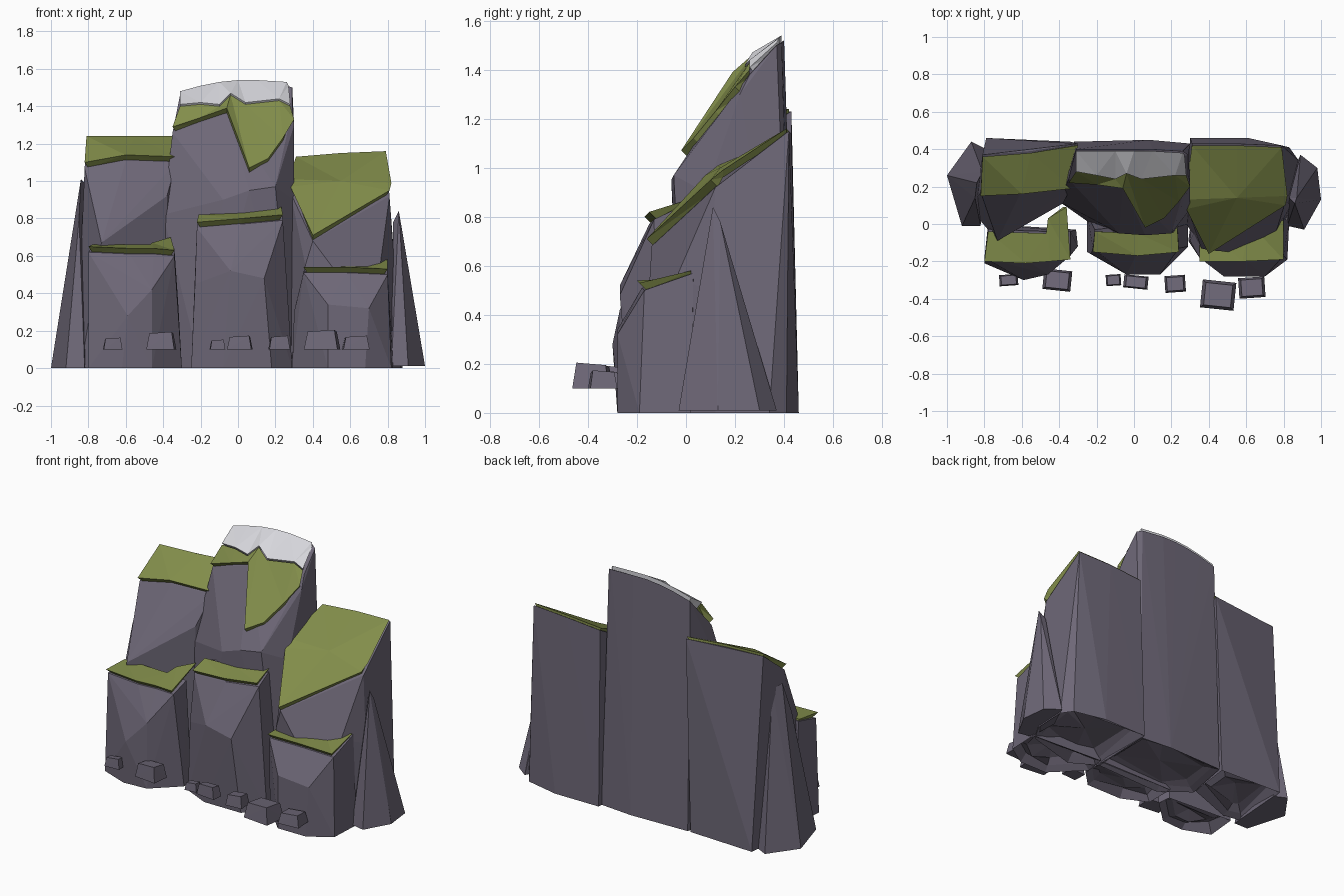
import bpy
import bmesh
import math
import random
from mathutils import Vector, Matrix

old_cube = bpy.data.objects.get("Cube")
if old_cube:
    bpy.data.objects.remove(old_cube, do_unlink=True)

random.seed(4)
UNIT = 0.01      # coordinates below are in hundredths
TURF = 3         # thickness of the grass layer


def make_material(name, red, green, blue):
    material = bpy.data.materials.new(name)
    material.use_nodes = True
    colour = (red, green, blue, 1)
    material.diffuse_color = colour
    shader = next(n for n in material.node_tree.nodes if n.type == "BSDF_PRINCIPLED")
    shader.inputs["Base Color"].default_value = colour
    shader.inputs["Roughness"].default_value = 0.9
    return material


STONE = make_material("purple grey stone", 0.155, 0.137, 0.185)
GRASS = make_material("olive grass", 0.225, 0.27, 0.07)
SNOW = make_material("pale snow", 0.68, 0.68, 0.72)


def finish(name, bm, material):
    """Turn a bmesh into a flat shaded object."""
    bmesh.ops.recalc_face_normals(bm, faces=bm.faces[:])
    bmesh.ops.scale(bm, vec=(UNIT, UNIT, UNIT), verts=bm.verts[:])
    mesh = bpy.data.meshes.new(name)
    bm.to_mesh(mesh)
    bm.free()
    mesh.materials.append(material)
    obj = bpy.data.objects.new(name, mesh)
    bpy.context.collection.objects.link(obj)
    return obj


def roughen_underside(bm):
    """Break the flat bottom into a shallow, uneven recess."""
    bmesh.ops.recalc_face_normals(bm, faces=bm.faces[:])
    flat = [f for f in bm.faces if all(v.co.z < 0.1 for v in f.verts)]
    inner = bmesh.ops.dissolve_faces(bm, faces=flat)["region"]
    for _ in range(2):
        bmesh.ops.inset_individual(bm, faces=inner, thickness=4, use_even_offset=True)
        for vert in {v for f in inner for v in f.verts}:
            vert.co.z = random.uniform(1, 8)
    centre = bmesh.ops.poke(bm, faces=inner)["verts"]
    for vert in centre:
        vert.co.z = random.uniform(4, 10)


def rock(name, points, rough=False):
    """Angular stone: the convex hull of its corner points."""
    bm = bmesh.new()
    for point in points:
        bm.verts.new(point)
    hull = bmesh.ops.convex_hull(bm, input=bm.verts[:])
    loose = {v for v in hull["geom_interior"] + hull["geom_unused"]
             if isinstance(v, bmesh.types.BMVert) and v.is_valid}
    bmesh.ops.delete(bm, geom=list(loose), context="VERTS")
    if rough:
        roughen_underside(bm)
    return finish(name, bm, STONE)


def layer(name, rows, material, lift=0):
    """Thin sheet through rows of points, front to back, undercut at front and ends."""
    bm = bmesh.new()
    last = len(rows[0]) - 1
    inset = {0: 2, last: -2}
    top, low = [], []
    for r, row in enumerate(rows):
        top.append([bm.verts.new((x, y, z + lift)) for x, y, z in row])
        low.append([bm.verts.new((x + inset.get(i, 0), y + (0 if r else TURF), z - TURF))
                    for i, (x, y, z) in enumerate(row)])
    for i in range(last):
        j = i + 1
        for r in range(len(rows) - 1):
            for side in (top, low):
                bm.faces.new((side[r][i], side[r][j], side[r + 1][j], side[r + 1][i]))
        for r in (0, -1):
            bm.faces.new((top[r][i], low[r][i], low[r][j], top[r][j]))
    for r in range(len(rows) - 1):
        for i in (0, last):
            bm.faces.new((top[r][i], top[r + 1][i], low[r + 1][i], low[r][i]))
    bmesh.ops.triangulate(bm, faces=bm.faces[:])
    return finish(name, bm, material)


def cliff(name, front, back, belly, base):
    """Stone column whose crown sits just beneath its top layer."""
    crown = [(x, y + 2, z - TURF) for x, y, z in front]
    crown += [(x, y + 1, z - 1) for x, y, z in back]
    foot = [(x, y, 0) for x, y in base]
    rock(name, crown + belly + foot, rough=True)


# Tall middle peak with grass slope and snow cap
slope = [(-35, 22, 129), (-20, 21, 134), (-6, 19, 139), (6, -2, 107),
         (16, 3, 112), (24, 12, 123), (30, 20, 133)]
snow_line = [(-31, 28, 140), (-20, 26, 141), (-10, 24, 140), (-4, 27, 146),
             (4, 24, 141), (22, 26, 143), (28, 26, 140)]
ridge = [(-31, 39, 147), (-20, 39, 150), (-10, 39, 152), (0, 39, 153),
         (10, 39, 153), (26, 38, 152), (27, 37, 150)]
cliff("middle_peak", slope, ridge,
      [(-35, 20, 95), (-40, 12, 82), (-18, 1, 84), (-8, -5, 90), (6, -6, 95),
       (20, -5, 97), (30, 8, 90), (29, 26, 138), (29, 37, 150)],
      [(-38, 12), (-32, 44), (8, 45), (30, 43), (29, 0), (-20, -2)])
layer("middle_peak_grass", (slope, snow_line), GRASS)
layer("middle_peak_snow", (snow_line, ridge), SNOW, lift=1)

# Back cliffs on either side of the peak
front = [(-82, 15, 110), (-60, 16, 114), (-33, 19, 113)]
back = [(-81, 36, 124), (-55, 38, 124), (-30, 42, 124)]
cliff("right_back_cliff", front, back,
      [(-73, -9, 67), (-38, 11, 92), (-84, 14, 60)],
      [(-79, 46), (-34, 44), (-84, 4), (-70, 2), (-38, 14)])
layer("right_back_grass", (front, back), GRASS)

front = [(28, 8, 97), (40, -16, 71), (81, 10, 95)]
middle = [(27, 13, 101), (55, 14, 100), (82, 15, 99)]
back = [(31, 42, 113), (55, 42, 115), (79, 41, 116)]
cliff("left_back_cliff", front, back,
      [(36, -13, 55), (52, -15, 52), (76, -4, 55), (84, 10, 50)],
      [(28, 0), (30, 46), (61, 46), (83, 41), (88, 34), (87, 12), (80, 0), (45, -10)])
layer("left_back_grass", (front, middle, back), GRASS)

# Low front bluffs
front = [(-80, -20, 65), (-58, -21, 64), (-45, -20, 64), (-34, -19, 63)]
back = [(-78, -4, 66), (-47, -5, 66), (-46, 3, 67), (-36, 9, 70)]
cliff("right_front_bluff", front, back[:2],
      [(-59, -30, 28), (-46, -27, 42), (-32, -8, 35), (-34, -4, 64)],
      [(-80, -21), (-62, -28), (-46, -27), (-30, -12), (-31, -3), (-78, 0)])
layer("right_front_grass", (front, back), GRASS)

front = [(-22, -15, 78), (2, -17, 80), (24, -15, 82)]
back = [(-21, -4, 82), (2, -5, 83), (23, 1, 87)]
cliff("middle_front_bluff", front, back,
      [(-4, -27, 52), (14, -27, 48), (-23, -16, 45)],
      [(-25, -15), (-8, -23), (18, -23), (29, -12), (29, 5), (-25, 5)])
layer("middle_front_grass", (front, back), GRASS)

front = [(35, -20, 54), (58, -20, 54), (80, -19, 53)]
back = [(35, 0, 54), (62, 0, 55), (80, 2, 58)]
cliff("left_front_bluff", front, back,
      [(48, -28, 34), (70, -28, 32), (30, -9, 30)],
      [(29, -9), (48, -28), (68, -28), (82, -19), (83, 2), (31, 5)])
layer("left_front_grass", (front, back), GRASS)

# Leaning shards at both ends
rock("right_shard", [(-84, 22, 101), (-81, 28, 98), (-85, 14, 80),
                     (-100, 26, 0), (-87, 44, 0), (-79, 40, 0), (-92, -1, 0), (-82, -1, 0)])
rock("left_shard", [(86, 11, 84), (83, 14, 78), (87, 14, 78),
                    (100, 13, 1), (98, 30, 1), (89, 37, 1), (81, 20, 1), (82, -1, 1), (91, -3, 1)])

# Ledge stones along the foot: x, y, width, depth, height
stones = [(-67, -30, 10, 6, 6), (-41, -30, 15, 11, 9), (-11, -30, 8, 6, 5), (1, -31, 13, 7, 7),
          (22, -32, 11, 9, 7), (45, -38, 18, 15, 10), (63, -34, 14, 11, 7)]
for number, (x, y, width, depth, height) in enumerate(stones):
    turn = Matrix.Rotation(math.radians(-6 if number % 2 else 4), 3, "Z")
    corners = []
    for level, spread in ((0, 0.5), (1, 0.4)):
        for sx in (-1, 1):
            for sy in (-1, 1):
                tilt = level * 0.1 * (sx - sy) * height / 2
                offset = turn @ Vector((sx * width * spread, sy * depth * spread, 0))
                corners.append(offset + Vector((x, y, 10 + level * height * 0.95 + tilt)))
    rock("ledge_stone_" + str(number + 1), corners)
